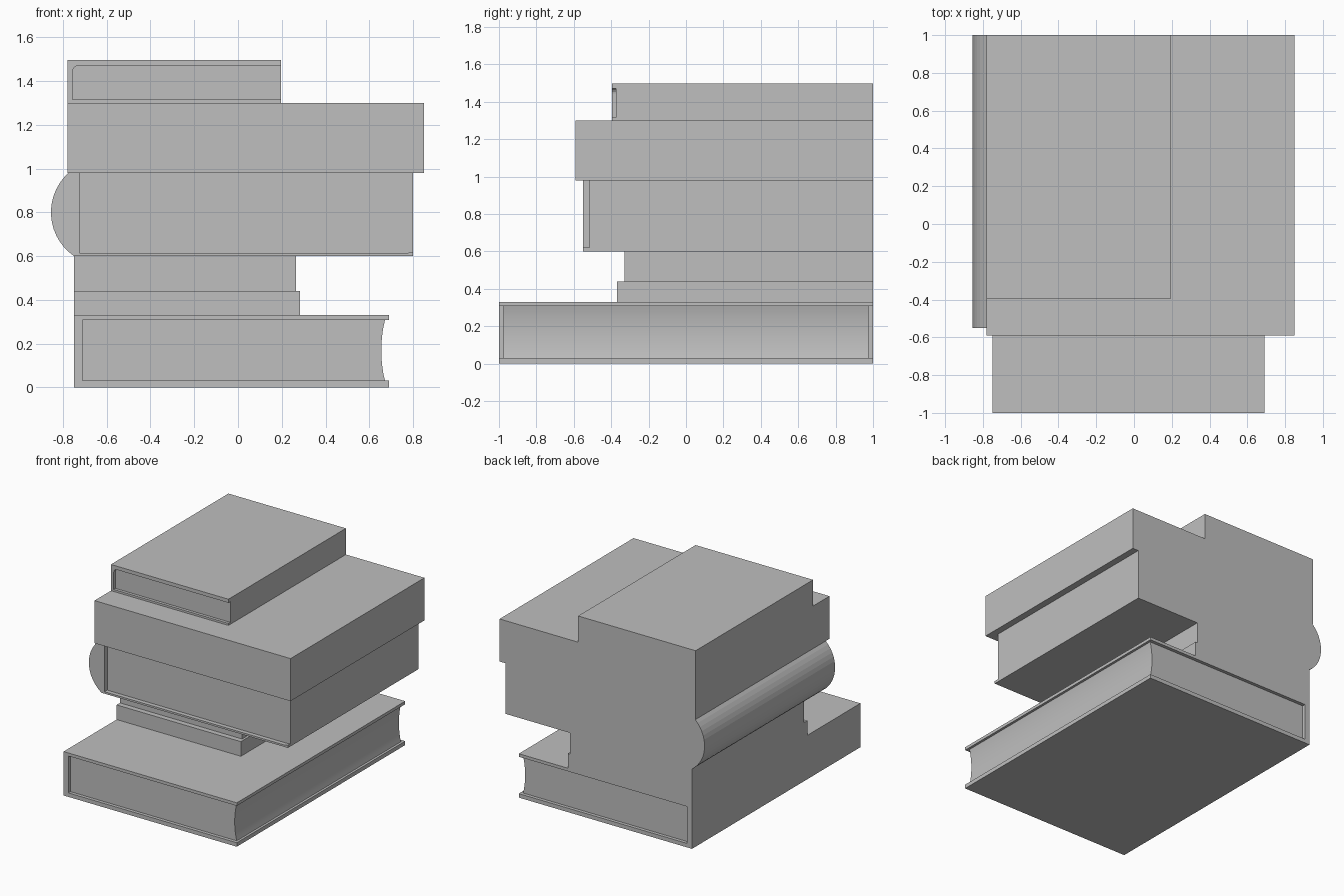
import bpy
import bmesh
from math import cos, sin, asin, pi

cube = bpy.data.objects.get("Cube")
if cube:
    bpy.data.objects.remove(cube, do_unlink=True)

grey = bpy.data.materials.new("plain_grey")
grey.use_nodes = True
GREY = (0.52, 0.52, 0.52, 1)
grey.diffuse_color = GREY
grey.node_tree.nodes["Principled BSDF"].inputs["Base Color"].default_value = GREY

BACK = 1.0


def prism(name, outline, front, back=BACK, smooth=False):
    """Extrude an (x, z) outline along y."""
    bm = bmesh.new()
    face = bm.faces.new([bm.verts.new((x, front, z)) for x, z in outline])
    new = bmesh.ops.extrude_face_region(bm, geom=[face])["geom"]
    verts = [v for v in new if isinstance(v, bmesh.types.BMVert)]
    bmesh.ops.translate(bm, verts=verts, vec=(0, back - front, 0))
    bmesh.ops.recalc_face_normals(bm, faces=bm.faces)
    mesh = bpy.data.meshes.new(name)
    bm.to_mesh(mesh)
    bm.free()
    mesh.materials.append(grey)
    obj = bpy.data.objects.new(name, mesh)
    bpy.context.collection.objects.link(obj)
    if smooth:
        bpy.ops.object.select_all(action="DESELECT")
        obj.select_set(True)
        bpy.context.view_layer.objects.active = obj
        bpy.ops.object.shade_smooth_by_angle(angle=pi / 6)
    return obj


def rect(x0, x1, z0, z1):
    return [(x0, z0), (x1, z0), (x1, z1), (x0, z1)]


def arc(cx, cz, r, a0, a1, n):
    return [(cx + r * cos(a0 + (a1 - a0) * i / n),
             cz + r * sin(a0 + (a1 - a0) * i / n)) for i in range(n + 1)]


# Bottom book: wrap-around cover with a recessed, hollowed page block
prism("bottom_book_cover", [
    (-0.75, 0), (0.69, 0), (0.69, 0.03), (-0.71, 0.03),
    (-0.71, 0.307), (0.69, 0.307), (0.69, 0.33), (-0.75, 0.33)], -1)
n = 10
fore_edge = [(0.672 - 0.017 * sin(pi * i / n) ** 0.8, 0.03 + 0.277 * i / n)
             for i in range(n + 1)]
prism("bottom_book_pages", [(-0.71, 0.03)] + fore_edge + [(-0.71, 0.307)],
      -0.975, 0.975, smooth=True)

# Two thin plain books
prism("second_book", rect(-0.75, 0.283, 0.33, 0.44), -0.37)
prism("third_book", rect(-0.75, 0.265, 0.44, 0.60), -0.33)

# Fourth book: rounded spine, thin lower cover, recessed pages
R, mid = 0.2425, 0.80
spine = arc(-0.855 + R, mid, R, pi - asin(0.18 / R), pi + asin(0.2 / R), 14)
prism("fourth_book_cover", spine + [
    (0.80, 0.60), (0.80, 0.62), (0.775, 0.614), (-0.725, 0.614), (-0.725, 0.98)], -0.55)
prism("fourth_book_pages", [
    (-0.725, 0.614), (0.775, 0.614), (0.80, 0.62), (0.80, 0.98), (-0.725, 0.98)], -0.517)

# Fifth book: wide plain block
prism("fifth_book", rect(-0.78, 0.85, 0.98, 1.30), -0.59)

# Top book: cover open to the side, inner corner rounded
corner = arc(-0.73, 1.443, 0.027, pi, pi / 2, 4)
prism("top_book_cover", [
    (-0.78, 1.30), (0.197, 1.30), (0.197, 1.315), (-0.757, 1.315)] + corner + [
    (0.197, 1.47), (0.197, 1.497), (-0.78, 1.497)], -0.395)
prism("top_book_pages", [(-0.757, 1.315), (0.197, 1.315), (0.197, 1.47)]
      + corner[::-1], -0.373)
